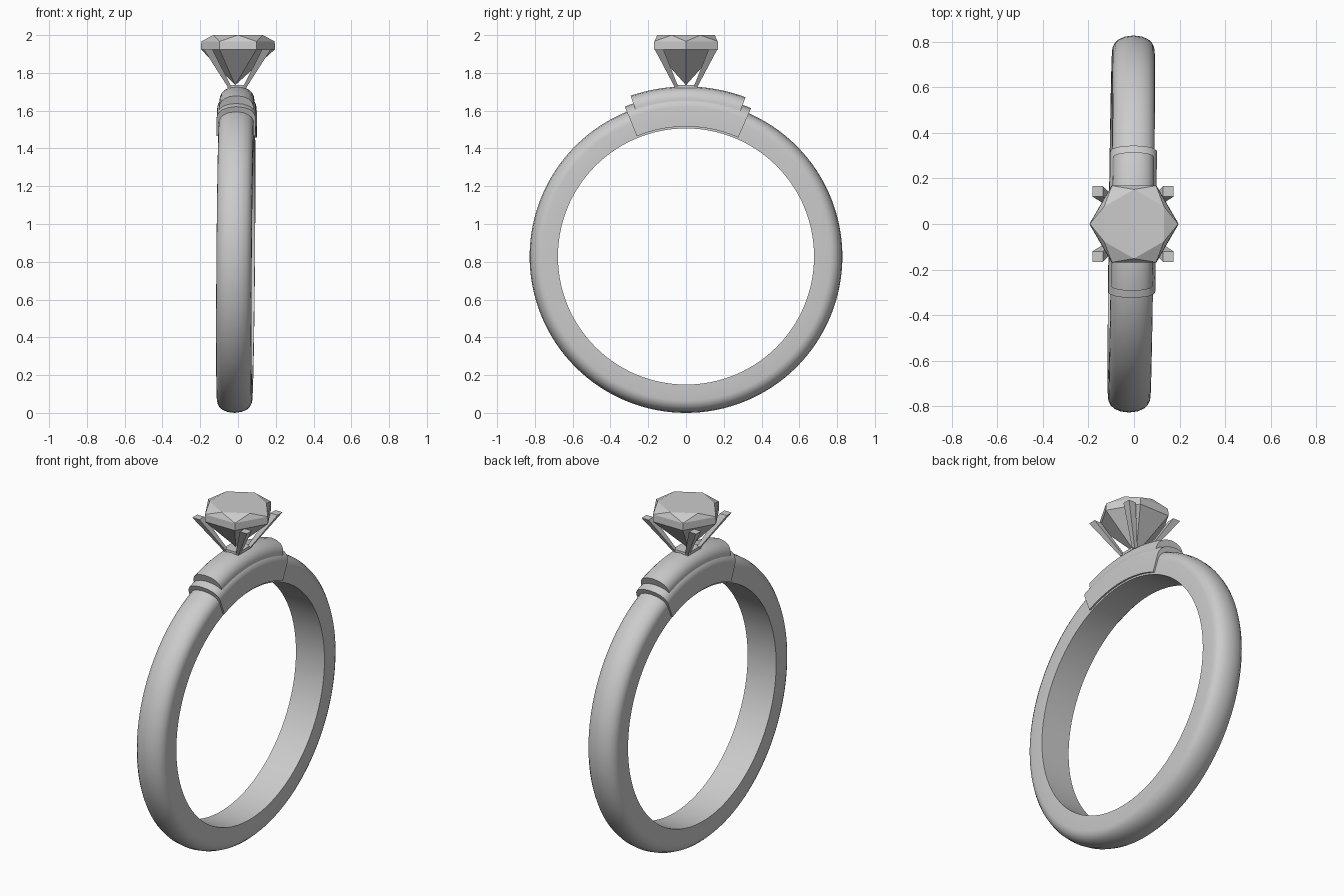
import bpy, bmesh
from math import sin, cos, radians, pi
from mathutils import Vector

if "Cube" in bpy.data.objects:
    bpy.data.objects.remove(bpy.data.objects["Cube"])

CZ = 0.828  # ring centre height


def finish(name, bm, smooth=None):
    bmesh.ops.recalc_face_normals(bm, faces=bm.faces[:])
    me = bpy.data.meshes.new(name)
    bm.to_mesh(me)
    bm.free()
    ob = bpy.data.objects.new(name, me)
    bpy.context.collection.objects.link(ob)
    if smooth:
        bpy.ops.object.select_all(action='DESELECT')
        ob.select_set(True)
        bpy.context.view_layer.objects.active = ob
        bpy.ops.object.shade_smooth_by_angle(angle=radians(smooth))
    return ob


def loft(bm, rings, closed=False):
    """Bridge equal-sized vertex rings; cap the ends unless closed."""
    n, k = len(rings[0]), len(rings)
    for i in range(k if closed else k - 1):
        a, b = rings[i], rings[(i + 1) % k]
        for j in range(n):
            bm.faces.new((a[j], a[(j + 1) % n], b[(j + 1) % n], b[j]))
    if not closed:
        bm.faces.new(rings[0])
        bm.faces.new(rings[-1])


def arc_band(name, half, a0, a1, steps, closed=False):
    """Sweep a mirrored (half width, radius) section around the slightly skewed ring axis."""
    section = half + [(-x, r) for x, r in reversed(half) if x > 0]
    bm = bmesh.new()
    rings = []
    for i in range(steps if closed else steps + 1):
        t = radians(a0 + (a1 - a0) * i / steps)
        ring = []
        for x, r in section:
            y, z = r * sin(t), r * cos(t)
            ring.append(bm.verts.new((x - 0.012 + 0.012 * y + 0.008 * z, y, CZ + z)))
        rings.append(ring)
    loft(bm, rings, closed)
    return finish(name, bm, 35)


def section(w, r0, r1):
    """D-shaped half section: flat inside, domed outside."""
    return [(w, r0), (w, r1 - 0.065), (w * 0.97, r1 - 0.05), (w * 0.88, r1 - 0.033),
            (w * 0.7, r1 - 0.017), (w * 0.4, r1 - 0.005), (0, r1)]


# band and the two stacked saddles
arc_band("band", section(0.093, 0.678, 0.828), 0, 360, 128, True)
arc_band("lower_saddle", section(0.103, 0.688, 0.857), -22.2, 23.7, 24)
arc_band("upper_saddle", section(0.091, 0.76, 0.9), -19, 20.5, 24)

# six-sided gem: culet, girdle, crown and table
bm = bmesh.new()


def hexring(r, z, off=0):
    return [bm.verts.new((r * cos(pi / 3 * (i + off)), r * sin(pi / 3 * (i + off)), z))
            for i in range(6)]


culet = bm.verts.new((-0.015, 0, 1.735))
low, high = hexring(0.196, 1.925), hexring(0.194, 1.967)
table = hexring(0.152, 2.0, 0.5)
for i in range(6):
    j = (i + 1) % 6
    bm.faces.new((culet, low[j], low[i]))
    bm.faces.new((low[i], low[j], high[j], high[i]))
    bm.faces.new((high[i], high[j], table[i]))
    bm.faces.new((high[j], table[j], table[i]))
bm.faces.new(table)
finish("gem", bm)

# four flared prongs
bm = bmesh.new()
for sx in (-1, 1):
    for sy in (-1, 1):
        rings = []
        for cx, cy, z, h in ((0.04, 0.05, 1.725, 0.01), (0.155, 0.143, 1.925, 0.023)):
            rings.append([bm.verts.new((sx * cx - 0.004 + dx * h, sy * cy + dy * h, z))
                          for dx, dy in ((-1, -1), (1, -1), (1, 1), (-1, 1))])
        loft(bm, rings)
finish("prongs", bm)

# small seat plate joining the prongs to the saddle
bm = bmesh.new()
bmesh.ops.create_cube(bm, size=1)
bmesh.ops.scale(bm, verts=bm.verts, vec=Vector((0.1, 0.12, 0.016)))
bmesh.ops.translate(bm, verts=bm.verts, vec=Vector((-0.006, 0, 1.729)))
finish("prong_seat", bm)
